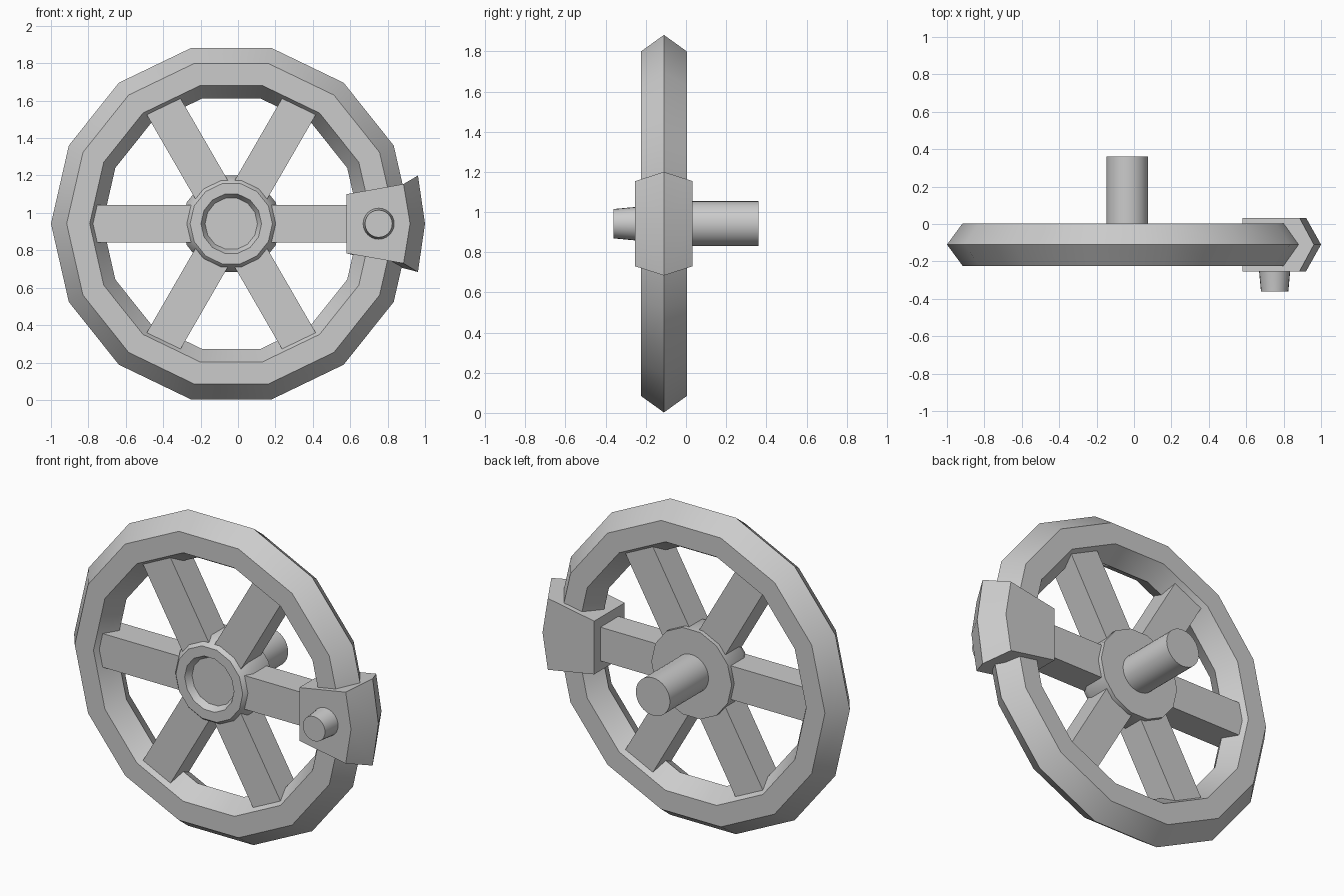
import bpy, bmesh, math

if "Cube" in bpy.data.objects:
    bpy.data.objects.remove(bpy.data.objects["Cube"])

CX, CY, CZ = -0.036, -0.11, 0.942   # wheel centre


def finish(name, bm):
    bmesh.ops.remove_doubles(bm, verts=bm.verts, dist=1e-5)
    bmesh.ops.recalc_face_normals(bm, faces=bm.faces)
    me = bpy.data.meshes.new(name)
    bm.to_mesh(me)
    bm.free()
    ob = bpy.data.objects.new(name, me)
    bpy.context.collection.objects.link(ob)
    bpy.ops.object.select_all(action='DESELECT')
    ob.select_set(True)
    bpy.context.view_layer.objects.active = ob
    bpy.ops.object.shade_smooth_by_angle(angle=math.radians(30))
    return ob


def lathe(name, profile, sides, x=CX, z=CZ, closed=False):
    """Spin (radius, y) points around a y-parallel axis."""
    bm = bmesh.new()
    rings = []
    for r, y in profile:
        if r == 0:
            rings.append([bm.verts.new((x, y, z))] * sides)
        else:
            rings.append([bm.verts.new((x + r * math.cos(2 * math.pi * i / sides), y,
                                        z + r * math.sin(2 * math.pi * i / sides)))
                          for i in range(sides)])
    pairs = list(zip(rings, rings[1:]))
    if closed:
        pairs.append((rings[-1], rings[0]))
    for a, b in pairs:
        for i in range(sides):
            j = (i + 1) % sides
            bm.faces.new(list(dict.fromkeys((a[i], a[j], b[j], b[i]))))
    return finish(name, bm)


# rim: six-sided section swept around 14 sides
lathe("rim", [(0.964, CY), (0.88, CY + 0.114), (0.757, CY + 0.114),
              (0.688, CY), (0.757, CY - 0.114), (0.88, CY - 0.114)], 14, closed=True)

# hub with dished front
lathe("hub", [(0, -0.18), (0.14, -0.18), (0.162, -0.218), (0.22, -0.218),
              (0.232, -0.205), (0.264, -0.15), (0.264, 0.0), (0, 0.0)], 14)

# axle at the back
lathe("axle", [(0, -0.05), (0.112, -0.05), (0.112, 0.362), (0, 0.362)], 32)

# six spokes
for k in range(6):
    a = math.radians(60 * k)
    bm = bmesh.new()
    bmesh.ops.create_cube(bm, size=1)
    for v in bm.verts:
        r = 0.15 if v.co.x < 0 else 0.755
        y, w = v.co.y * 0.17, v.co.z * 0.2
        v.co = (CX + r * math.cos(a) - w * math.sin(a), CY + y,
                CZ + r * math.sin(a) + w * math.cos(a))
    finish(f"spoke_{k + 1}", bm)

# clamp block around the rim, with a ridged outer side
bm = bmesh.new()
side = [(0.58, 0.158), (0.885, 0.212), (0.92, 0), (0.885, -0.212), (0.58, -0.158)]
front, back = [[bm.verts.new((x, CY + s * 0.143, CZ + z)) for x, z in side] for s in (-1, 1)]
ridge = [bm.verts.new((x, CY, CZ + z)) for x, z in ((0.962, 0.258), (1.0, 0), (0.962, -0.258))]
bm.faces.new(front)
bm.faces.new(back)
bm.faces.new((front[0], front[4], back[4], back[0]))
bm.faces.new((front[0], front[1], ridge[0], back[1], back[0]))
bm.faces.new((front[4], front[3], ridge[2], back[3], back[4]))
for s in (front, back):
    for i in (0, 1):
        bm.faces.new((s[i + 1], s[i + 2], ridge[i + 1], ridge[i]))
finish("rim_clamp", bm)

# handle knob on the clamp
lathe("knob", [(0, -0.24), (0.085, -0.24), (0.083, -0.255), (0.073, -0.361), (0, -0.361)],
      24, x=0.752)
